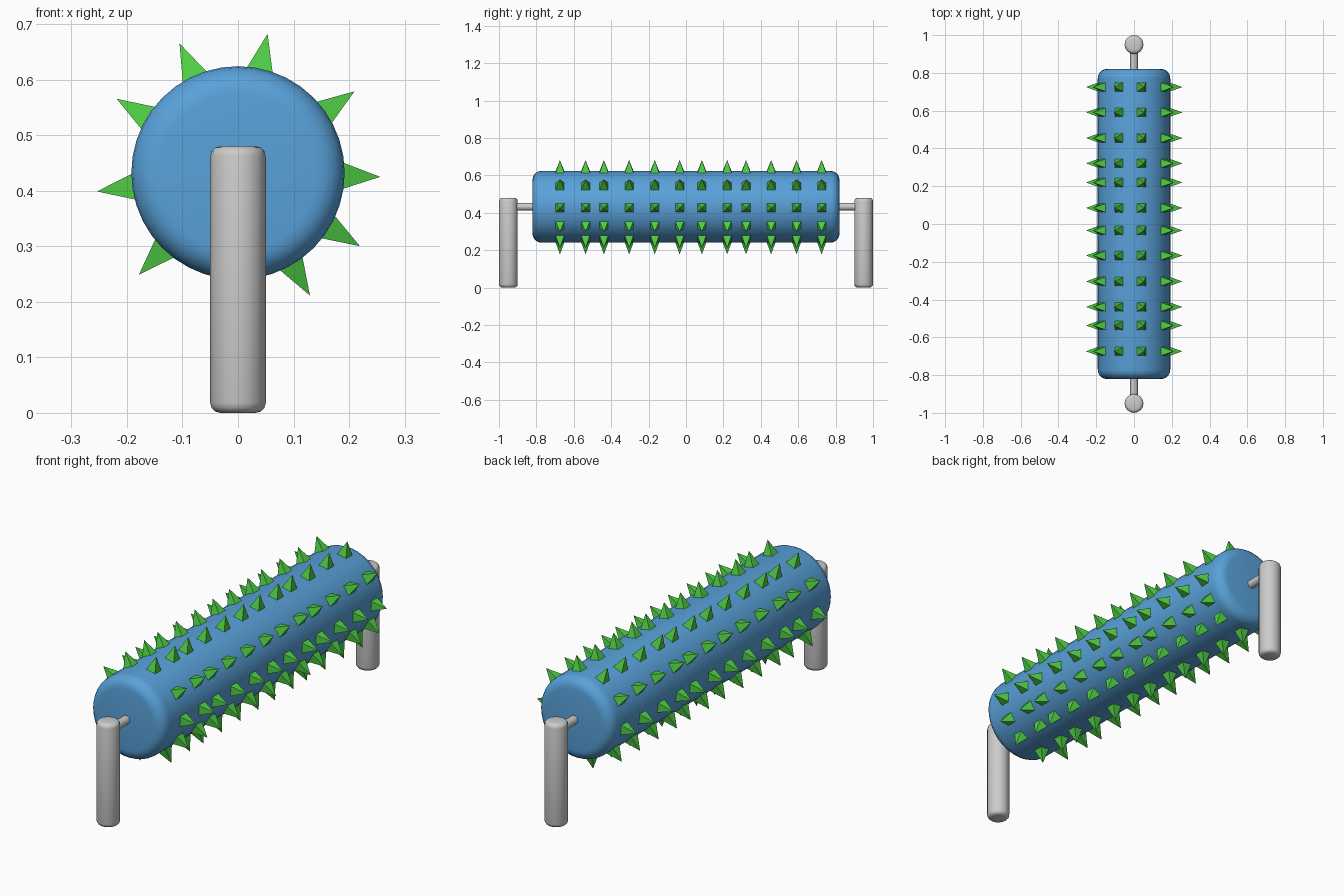
import bpy, bmesh
from math import radians, pi
from mathutils import Matrix, Vector

if "Cube" in bpy.data.objects:
    bpy.data.objects.remove(bpy.data.objects["Cube"])

AXIS_Z = 0.432
DRUM_R = 0.192


def material(name, color):
    m = bpy.data.materials.new(name)
    m.diffuse_color = color
    m.use_nodes = True
    m.node_tree.nodes["Principled BSDF"].inputs["Base Color"].default_value = m.diffuse_color
    return m


def cylinder(name, radius, length, location, sides, bevel=0, segments=3, along_y=False, mat=None):
    rot = (pi / 2, 0, 0) if along_y else (0, 0, 0)
    bpy.ops.mesh.primitive_cylinder_add(vertices=sides, radius=radius, depth=length,
                                        location=location, rotation=rot)
    ob = bpy.context.object
    ob.name = name
    # round only the cap rims
    if bevel:
        bm = bmesh.new()
        bm.from_mesh(ob.data)
        rims = [e for e in bm.edges if abs(e.verts[0].co.z - e.verts[1].co.z) < 1e-5]
        bmesh.ops.bevel(bm, geom=rims, offset=bevel, segments=segments, profile=0.5, affect='EDGES')
        bm.to_mesh(ob.data)
        bm.free()
    bpy.ops.object.shade_smooth_by_angle(angle=radians(35))
    if mat:
        ob.data.materials.append(mat)
    return ob


blue = material("blue", (0.10, 0.36, 0.70, 1))
green = material("green", (0.08, 0.62, 0.06, 1))

# Roller drum and the axle through it
cylinder("drum", DRUM_R, 1.642, (0, 0, AXIS_Z), 40, 0.05, 5, True, blue)
cylinder("axle", 0.02, 1.9, (0, 0, AXIS_Z), 16, along_y=True)

# Upright posts
for name, y in (("front_post", -0.95), ("back_post", 0.95)):
    cylinder(name, 0.05, 0.48, (0, y, 0.24), 16, 0.018, 3)

# Spikes: uneven rows of square pyramids around and along the drum
row_angles = (-1.6, 35, 78, 114.3, 148.6, 187.5, 225.8, 263, 300.4, 329)
ring_y = (-0.674, -0.537, -0.439, -0.304, -0.167, -0.034,
          0.085, 0.22, 0.321, 0.455, 0.591, 0.725)
BASE_R, TIP_R, HALF = 0.178, 0.256, 0.0275
bm = bmesh.new()
for angle in row_angles:
    turn = Matrix.Rotation(-radians(angle), 4, 'Y')
    for y in ring_y:
        def point(r, dy, dz):
            return bm.verts.new(turn @ Vector((r, y + dy, dz)) + Vector((0, 0, AXIS_Z)))
        base = [point(BASE_R, a * HALF, b * HALF) for a, b in ((-1, -1), (1, -1), (1, 1), (-1, 1))]
        tip = point(TIP_R, 0, 0)
        bm.faces.new(base[::-1])
        for i in range(4):
            bm.faces.new((base[i], base[(i + 1) % 4], tip))
bmesh.ops.recalc_face_normals(bm, faces=bm.faces)
mesh = bpy.data.meshes.new("spikes")
bm.to_mesh(mesh)
bm.free()
mesh.materials.append(green)
bpy.context.collection.objects.link(bpy.data.objects.new("spikes", mesh))
